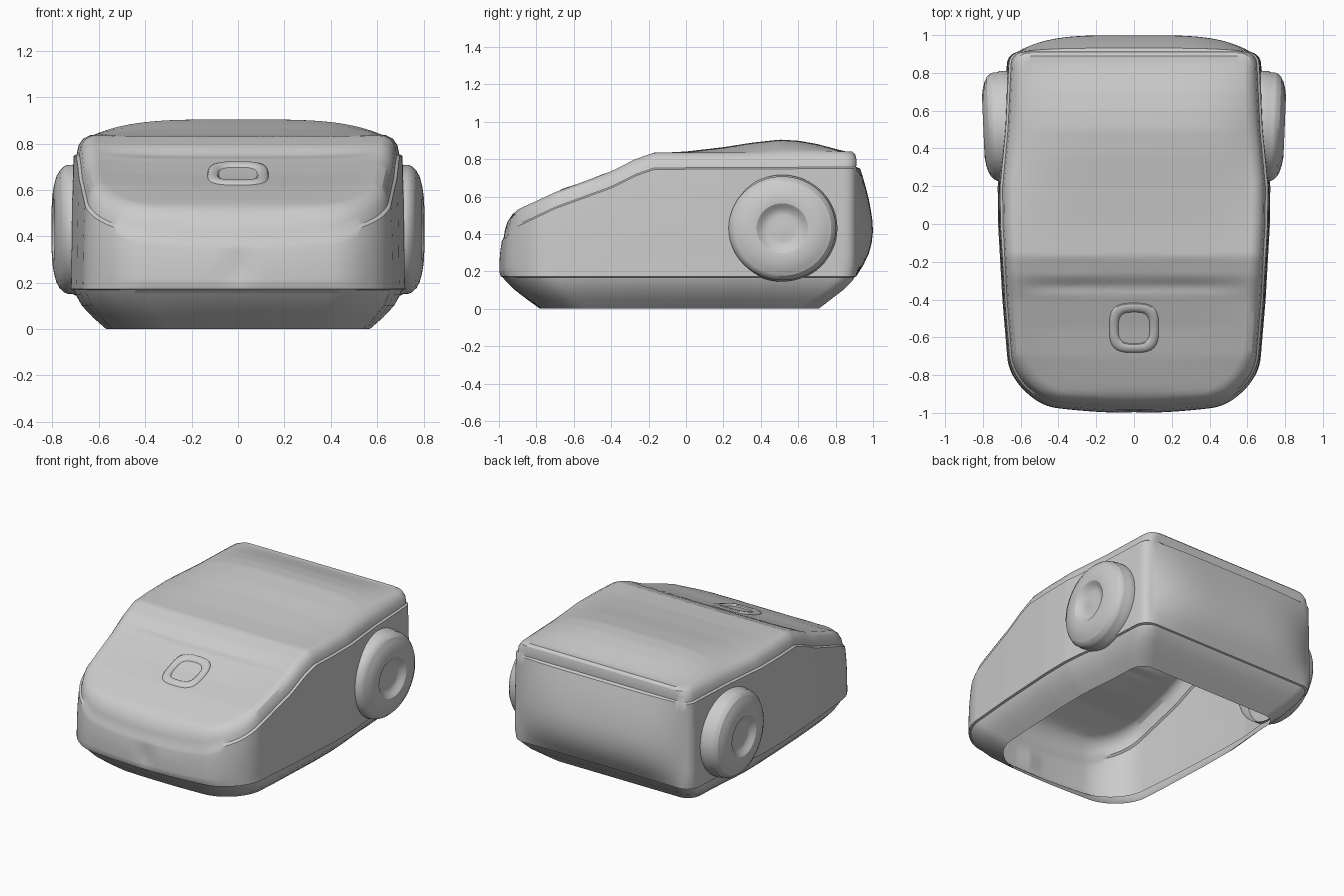
import bpy, bmesh, math

if "Cube" in bpy.data.objects:
    bpy.data.objects.remove(bpy.data.objects["Cube"])


def interp(pts, v):
    if v <= pts[0][0]:
        return pts[0][1]
    for (a, fa), (b, fb) in zip(pts, pts[1:]):
        if v <= b:
            return fa + (fb - fa) * (v - a) / (b - a)
    return pts[-1][1]


def clamp(v, lo, hi):
    return max(lo, min(hi, v))


# Side-view height of the roof edge, roof crown, plan width and rear panel swelling
EDGE = [(-1, .44), (-.97, .465), (-.9, .53), (-.7, .625), (-.4, .735), (-.27, .80), (-.17, .835), (.95, .84)]
CROWN = [(-.85, 0), (-.7, -.01), (-.55, -.016), (-.38, -.01), (-.33, -.024), (-.28, -.008), (-.1, 0),
         (0, .005), (.2, .027), (.35, .05), (.5, .066), (.6, .06), (.7, .042), (.8, .015), (.86, 0)]
WIDTH = [(-1, .665), (-.75, .675), (-.4, .705), (0, .728), (.2, .73), (.5, .70), (.9, .68)]
REAR = [(.1, 0), (.2, .25), (.3, .78), (.38, 1), (.48, .97), (.6, .72), (.72, .35), (.81, 0)]
STEPS = 80


def outline(w, yf, yb, rf, rb):
    """Rounded rectangle in plan with its own corner radii and a bowed front."""
    unit = [-1 + 2 * i / STEPS for i in range(STEPS)]
    square = ([(u, -1) for u in unit] + [(1, u) for u in unit]
              + [(-u, 1) for u in unit] + [(-1, -u) for u in unit])
    cy, hy = (yf + yb) / 2, (yb - yf) / 2
    out = []
    for u, v in square:
        x, y = u * w, cy + v * hy
        r = rf if v < 0 else rb
        qx, qy = clamp(x, r - w, w - r), clamp(y, yf + r, yb - r)
        d = math.hypot(x - qx, y - qy)
        x, y = qx + (x - qx) * r / d, qy + (y - qy) * r / d
        y += .05 * (x / .6) ** 2 * clamp((-.55 - y) / .4, 0, 1)
        out.append((x * interp(WIDTH, y) / .70, y))
    return out


def roof(x, y):
    side = max(0, 1 - abs(x / .62) ** 4)
    return interp(EDGE, y) + interp(CROWN, y) * side


def add_object(name, bm, angle=30):
    bmesh.ops.recalc_face_normals(bm, faces=bm.faces)
    me = bpy.data.meshes.new(name)
    bm.to_mesh(me)
    bm.free()
    ob = bpy.data.objects.new(name, me)
    bpy.context.collection.objects.link(ob)
    bpy.ops.object.select_all(action='DESELECT')
    ob.select_set(True)
    bpy.context.view_layer.objects.active = ob
    bpy.ops.object.shade_smooth_by_angle(angle=math.radians(angle))
    return ob


# Body shell: rings stacked from the open bottom rim to the roof
rings = []
for z, w, yf, yb in [(0, .545, -.78, .71), (.05, .60, -.85, .775), (.1, .645, -.915, .84),
                     (.15, .672, -.965, .89), (.168, .678, -.98, .90), (.172, .692, -.99, .91)]:
    rings.append([(x, y, z) for x, y in outline(w, yf, yb, .25, .09)])
for k in range(1, 11):
    t = k / 10
    ring = []
    for x, y in outline(.69 - .01 * t * t, -1 + .015 * t ** 3, .91, .26, .06):
        z = .18 + (interp(EDGE, y) - .09 - .18) * t
        if y > .85:
            y += .09 * interp(REAR, z) * max(0, 1 - abs(x / .62) ** 4)
        elif y < -.9:
            y += .012 * max(0, 1 - abs(x) / .1) * math.sin(math.pi * t)
        ring.append((x, y, z))
    rings.append(ring)
# Shoulder step and rounded roof edge
for drop, w, yf, yb in [(.082, .667, -.975, .91), (.045, .66, -.968, .912),
                        (.015, .64, -.955, .905), (0, .61, -.93, .89)]:
    rings.append([(x, y, roof(x, y) - drop) for x, y in outline(w, yf, yb, .26, .06)])
CAP = 44
for k in range(1, CAP):
    s = 1 - k / CAP
    rings.append([(x * s, y * s, roof(x * s, y * s)) for x, y in outline(.61, -.93, .89, .26, .06)])

bm = bmesh.new()
loops = [[bm.verts.new(p) for p in ring] for ring in rings]
n = len(loops[0])
for a, b in zip(loops, loops[1:]):
    for i in range(n):
        j = (i + 1) % n
        bm.faces.new((a[i], a[j], b[j], b[i]))
tip = bm.verts.new((0, 0, roof(0, 0)))
for i in range(n):
    bm.faces.new((loops[-1][i], loops[-1][(i + 1) % n], tip))
add_object("body_shell", bm)

# Wheels: turned profile (radius, x) with a rim flange and dished hub, mirrored across x
profile = [(.31, .66), (.31, .70), (.302, .715), (.302, .735), (.295, .75), (.275, .77), (.268, .772),
           (.25, .782), (.21, .792), (.17, .798), (.145, .796), (.125, .782), (.105, .768),
           (.08, .764), (.04, .768), (.001, .769)]
bm = bmesh.new()
SEG = 64
loops = [[bm.verts.new((x + .04 * r * math.cos(a), .515 + .95 * r * math.cos(a), .43 + .92 * r * math.sin(a)))
          for a in [2 * math.pi * i / SEG for i in range(SEG)]] for r, x in profile]
for a, b in zip(loops, loops[1:]):
    for i in range(SEG):
        bm.faces.new((a[i], a[(i + 1) % SEG], b[(i + 1) % SEG], b[i]))
bm.faces.new(loops[-1])
wheels = add_object("wheels", bm)
mirror = wheels.modifiers.new("mirror", 'MIRROR')
mirror.use_axis[0] = True

# Plain raised rounded-square ring following the hood slope
bm = bmesh.new()
SIDE, TUBE = 48, 10
loops = []
for i in range(SIDE):
    a = 2 * math.pi * i / SIDE
    c, s = math.cos(a), math.sin(a)
    k = (abs(c) ** 3.2 + abs(s) ** 3.2) ** (-1 / 3.2)
    loop = []
    for j in range(TUBE):
        b = 2 * math.pi * j / TUBE
        r = k * (.107 + .024 * math.cos(b))
        x, y = r * c, -.55 + r * s
        loop.append(bm.verts.new((x, y, roof(x, y) + .014 * math.sin(b))))
    loops.append(loop)
for i in range(SIDE):
    p, q = loops[i], loops[(i + 1) % SIDE]
    for j in range(TUBE):
        m = (j + 1) % TUBE
        bm.faces.new((p[j], q[j], q[m], p[m]))
add_object("hood_ring", bm, 45)
